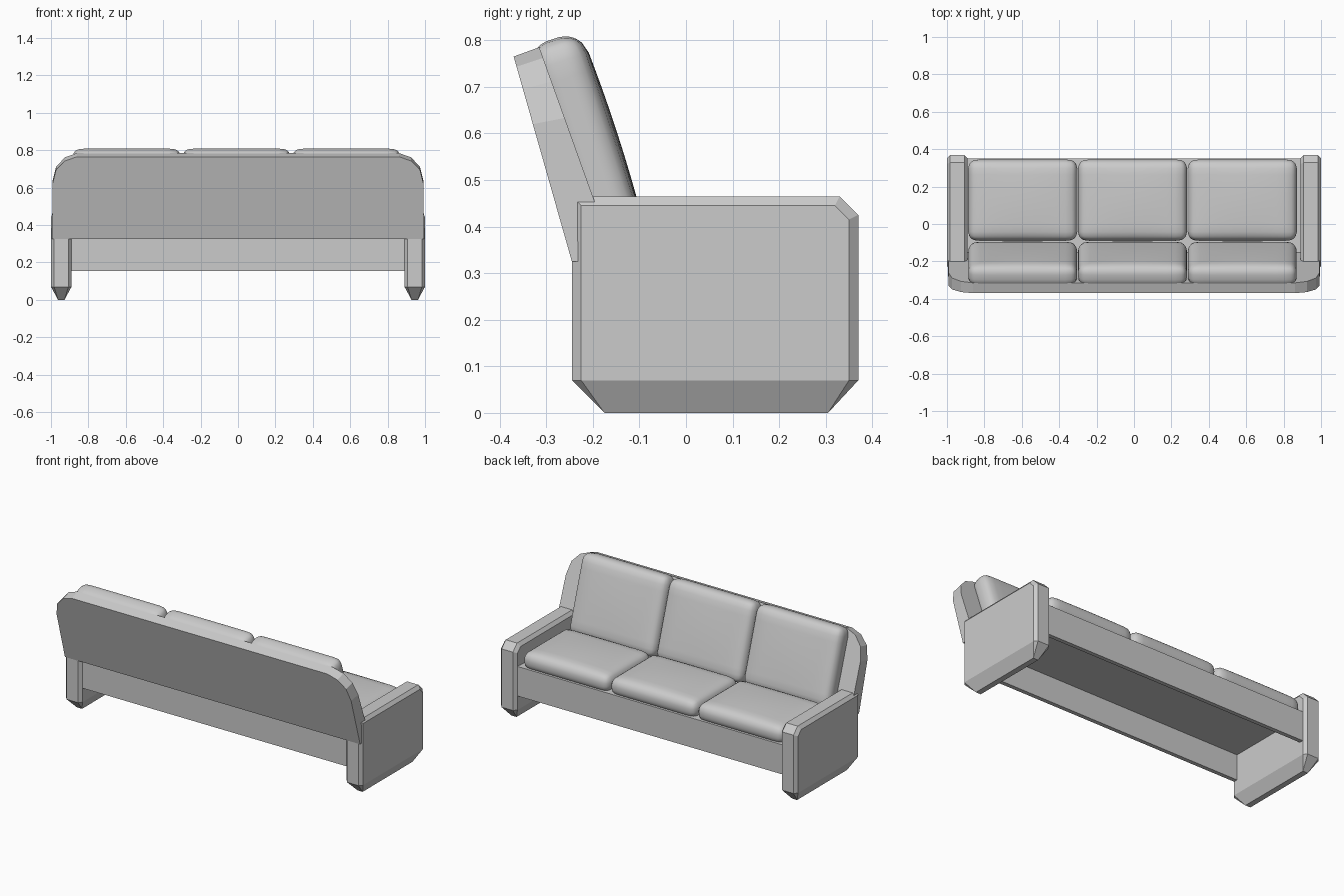
import bpy, bmesh, math
from mathutils import Vector

if "Cube" in bpy.data.objects:
    bpy.data.objects.remove(bpy.data.objects["Cube"])


def finish(bm, name, smooth=False):
    bmesh.ops.recalc_face_normals(bm, faces=bm.faces[:])
    for f in bm.faces:
        f.smooth = smooth
    me = bpy.data.meshes.new(name)
    bm.to_mesh(me)
    bm.free()
    ob = bpy.data.objects.new(name, me)
    bpy.context.collection.objects.link(ob)
    return ob


def box(name, x, y, z):
    bm = bmesh.new()
    bmesh.ops.create_cube(bm, size=1)
    for v in bm.verts:
        v.co = [(r[0] + r[1]) / 2 + c * (r[1] - r[0]) for c, r in zip(v.co, (x, y, z))]
    return finish(bm, name)


def cushion(name, half, loc, radius=0.05, puff=0.012, tilt=0):
    """Rounded box with a softly domed upper face."""
    bm = bmesh.new()
    bmesh.ops.create_cube(bm, size=2)
    bmesh.ops.subdivide_edges(bm, edges=bm.edges[:], cuts=13, use_grid_fill=True)
    for v in bm.verts:
        s = [math.sin(max(-1, min(1, c)) * math.pi / 2) for c in v.co]
        p = Vector([a * h for a, h in zip(s, half)])
        core = Vector([max(-(h - radius), min(h - radius, c)) for c, h in zip(p, half)])
        d = p - core
        if d.length > 1e-6:
            p = core + d.normalized() * radius
        if p.z > 0:
            u, w = p.x / half[0], p.y / half[1]
            p.z += puff * (1 - u * u) * (1 - w * w) * p.z / half[2]
        v.co = p
    ob = finish(bm, name, smooth=True)
    ob.location = loc
    ob.rotation_euler.x = math.radians(tilt)
    return ob


# Arm panels: chamfered slabs tapering to a narrow foot
inset = [(-0.225, 0.07), (0.35, 0.07), (0.35, 0.415), (0.32, 0.445), (-0.225, 0.445)]
full = [(-0.245, 0.07), (0.37, 0.07), (0.37, 0.425), (0.33, 0.465), (-0.245, 0.465)]
foot = [(-0.175, 0), (0.305, 0)]
for side, label in ((-1, "left"), (1, "right")):
    bm = bmesh.new()
    for outline, xs in ((inset, (0.89, 1.0)), (full, (0.907, 0.983)), (foot, (0.928, 0.962))):
        for x in xs:
            for y, z in outline:
                bm.verts.new((side * x, y, z))
    bmesh.ops.convex_hull(bm, input=bm.verts[:])
    bmesh.ops.dissolve_limit(bm, angle_limit=0.01, verts=bm.verts[:], edges=bm.edges[:])
    finish(bm, label + "_arm")

# Base frame
box("front_rail", (-0.9, 0.9), (0.325, 0.35), (0.155, 0.335))
box("rear_rail", (-0.9, 0.9), (-0.225, -0.2), (0.155, 0.335))
box("seat_board", (-0.9, 0.9), (-0.21, 0.335), (0.31, 0.333))

# Leaning back panel with clipped upper corners, thicker at the bottom
half_outline = [(0.994, 0), (0.992, 0.67), (0.973, 0.84), (0.925, 0.95), (0.86, 1)]
outline = half_outline + [(-x, t) for x, t in reversed(half_outline)]
bm = bmesh.new()
rings = []
for low, high in (((-0.245, 0.325), (-0.37, 0.765)), ((-0.15, 0.325), (-0.315, 0.785))):
    rings.append([bm.verts.new((x, low[0] + (high[0] - low[0]) * t,
                                low[1] + (high[1] - low[1]) * t)) for x, t in outline])
bm.faces.new(rings[0])
bm.faces.new(rings[1])
n = len(outline)
for i in range(n):
    j = (i + 1) % n
    bm.faces.new((rings[0][i], rings[0][j], rings[1][j], rings[1][i]))
finish(bm, "back_panel")

# Three seat and three back cushions
for i in range(3):
    x = -0.008 + (i - 1) * 0.587
    cushion(f"seat_cushion_{i + 1}", (0.292, 0.2175, 0.055), (x, 0.1275, 0.37))
    cushion(f"back_cushion_{i + 1}", (0.291, 0.235, 0.061), (x, -0.213, 0.579),
            puff=0.008, tilt=-72)
